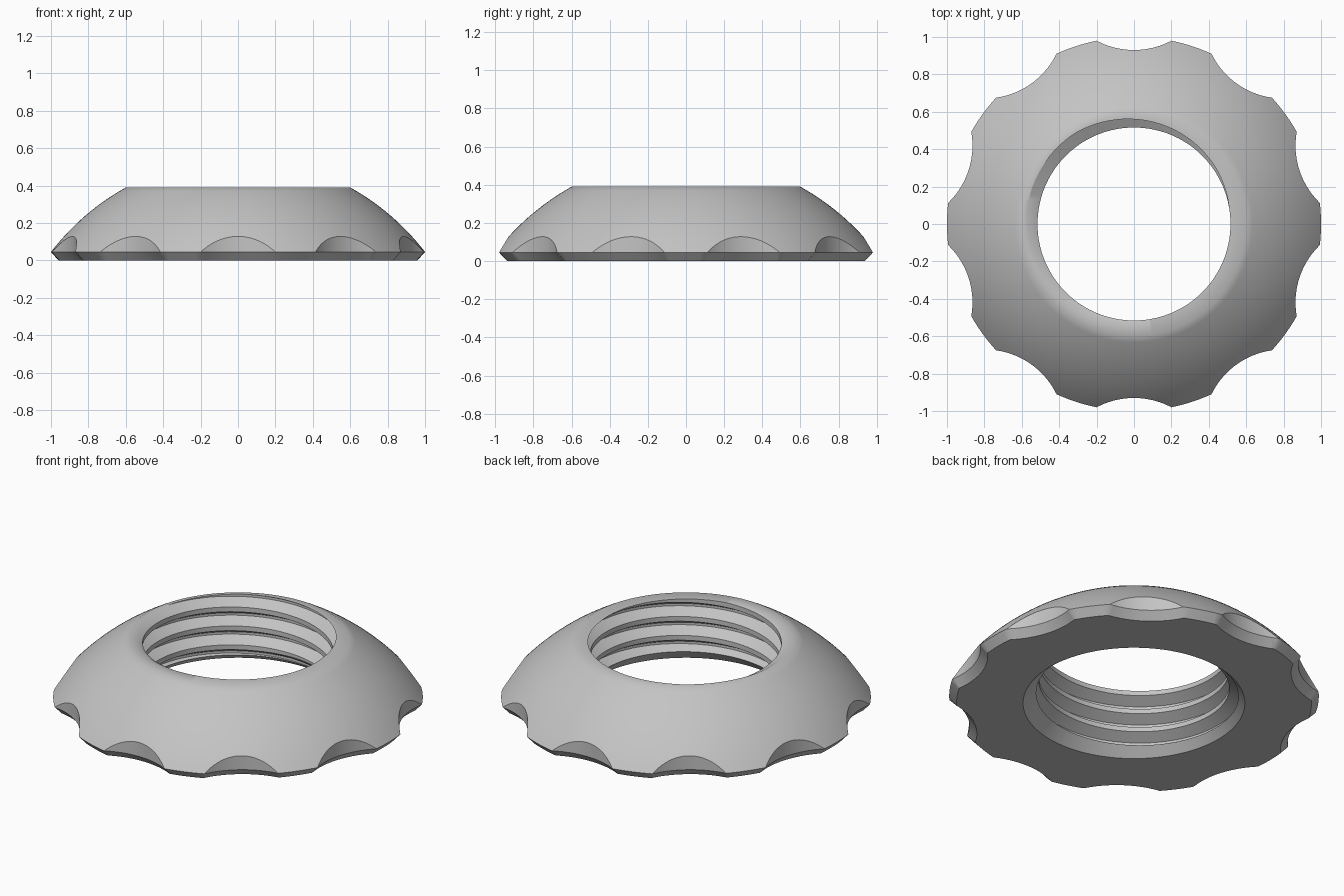
import bpy, bmesh, math

if "Cube" in bpy.data.objects:
    bpy.data.objects.remove(bpy.data.objects["Cube"])

TAU = math.tau
PITCH, MINOR, MAJOR = 0.113, 0.516, 0.578
TOP, RIM = 0.39, 0.045

steel = bpy.data.materials.new("plain grey")
steel.diffuse_color = (0.55, 0.55, 0.55, 1)
steel.use_nodes = True
steel.node_tree.nodes["Principled BSDF"].inputs["Base Color"].default_value = steel.diffuse_color


def make_object(name, bm):
    bmesh.ops.remove_doubles(bm, verts=bm.verts, dist=1e-5)
    bmesh.ops.recalc_face_normals(bm, faces=bm.faces)
    mesh = bpy.data.meshes.new(name)
    bm.to_mesh(mesh)
    bm.free()
    mesh.materials.append(steel)
    obj = bpy.data.objects.new(name, mesh)
    bpy.context.collection.objects.link(obj)
    return obj


def lathe(name, profile, segments, closed):
    """Spin an (r, z) profile around the z axis."""
    bm = bmesh.new()
    vs = [bm.verts.new((r, 0, z)) for r, z in profile]
    edges = [bm.edges.new(p) for p in zip(vs, vs[1:])]
    if closed:
        edges.append(bm.edges.new((vs[-1], vs[0])))
    bmesh.ops.spin(bm, geom=vs + edges, axis=(0, 0, 1), cent=(0, 0, 0),
                   angle=TAU, steps=segments, use_merge=False)
    return make_object(name, bm)


def cut(target, cutter):
    """Subtract the cutter, apply the cut and remove the cutter."""
    cutter.hide_render = True
    mod = target.modifiers.new("cut", 'BOOLEAN')
    mod.operation, mod.solver, mod.object = 'DIFFERENCE', 'EXACT', cutter
    bpy.context.view_layer.objects.active = target
    bpy.ops.object.modifier_apply(modifier=mod.name)
    bpy.data.objects.remove(cutter)


def thread_tap(name, steps=96, turns=8):
    """Solid rod with a right-hand helical thread."""
    bm = bmesh.new()
    section = [(-3 / 8, MINOR), (-1 / 16, MAJOR), (1 / 16, MAJOR), (3 / 8, MINOR)]
    cols = []
    for i in range(steps * turns + 1):
        a = math.radians(145) + TAU * i / steps
        z = TOP + PITCH * (i / steps - 6)
        cols.append([bm.verts.new((r * math.cos(a), r * math.sin(a), z + PITCH * o))
                     for o, r in section])
    for i in range(steps * turns):
        for k in range(3):
            bm.faces.new((cols[i][k], cols[i + 1][k], cols[i + 1][k + 1], cols[i][k + 1]))
        if i + 1 + steps < len(cols):
            j = i + steps
            bm.faces.new((cols[i][3], cols[i + 1][3], cols[j + 1][0], cols[j][0]))
    # close both ends with fans
    low, high = bm.verts.new((0, 0, -0.4)), bm.verts.new((0, 0, 0.8))
    for e in [e for e in bm.edges if e.is_boundary]:
        tip = low if e.verts[0].co.z < 0.2 else high
        bm.faces.new((e.verts[0], e.verts[1], tip))
    return make_object(name, bm)


# domed ring: outer arc bulging from the rim up to the flat top
r0, z0, r1, z1, bulge = 1.0, RIM, 0.6, TOP, 0.027
length = math.hypot(r1 - r0, z1 - z0)
nr, nz = (z1 - z0) / length, (r0 - r1) / length
dome = []
for i in range(15):
    t = i / 14
    s = 4 * bulge * t * (1 - t)
    dome.append((r0 + (r1 - r0) * t + nr * s, z0 + (z1 - z0) * t + nz * s))
profile = [(0.6, 0), (0.96, 0)] + dome + [(0.5, TOP), (0.5, 0.1)]
ring = lathe("threaded_ring_nut", profile, 160, True)

# ten grip scallops, flared below the rim so the chamfer follows them
for k in range(10):
    a = math.radians(18 + 36 * k)
    notch = lathe("scallop_cutter", [(0, -0.045), (0.505, -0.045), (0.425, RIM),
                                     (0.425, 0.6), (0, 0.6)], 96, False)
    notch.data.transform(notch.matrix_world.Translation(
        (1.355 * math.cos(a), 1.355 * math.sin(a), 0)))
    cut(ring, notch)

# internal thread
cut(ring, thread_tap("thread_cutter"))

bpy.ops.object.select_all(action='DESELECT')
ring.select_set(True)
bpy.context.view_layer.objects.active = ring
bpy.ops.object.shade_smooth_by_angle(angle=math.radians(35))
